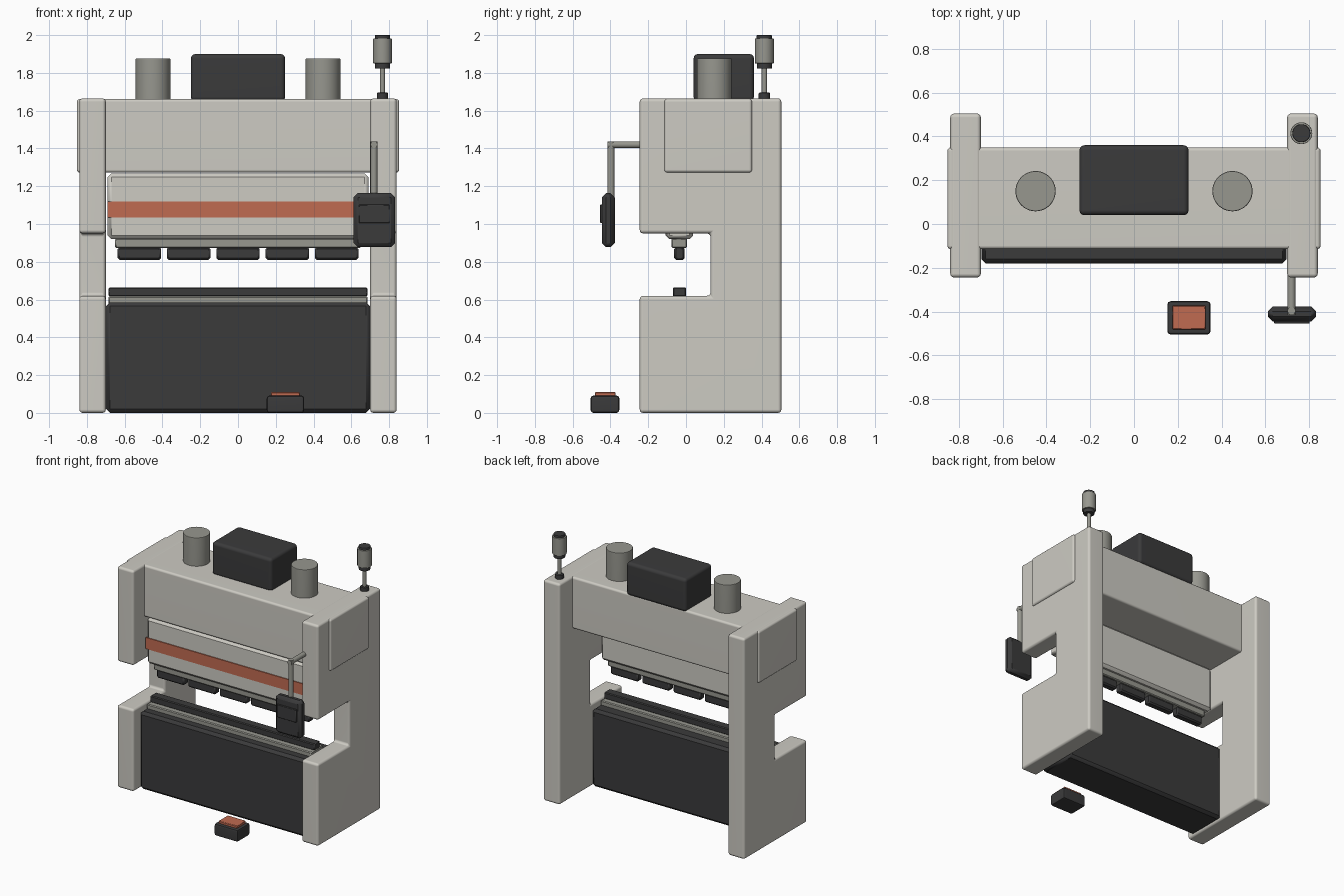
import bpy, bmesh, math
from mathutils import Matrix, Vector

if "Cube" in bpy.data.objects:
    bpy.data.objects.remove(bpy.data.objects["Cube"])


def material(name, rgb):
    m = bpy.data.materials.new(name)
    m.diffuse_color = (*rgb, 1)
    m.use_nodes = True
    m.node_tree.nodes["Principled BSDF"].inputs["Base Color"].default_value = m.diffuse_color
    return m


LIGHT = material("light_grey", (0.61, 0.595, 0.545))
DARK = material("charcoal", (0.043, 0.043, 0.044))
GREY = material("mid_grey", (0.31, 0.31, 0.275))
RED = material("brick_red", (0.53, 0.145, 0.083))


def finish(name, bm, mat, bevel=0.0, segments=1, sharp_only=False):
    """Bevel the edges, make the object, smooth shallow angles."""
    bmesh.ops.recalc_face_normals(bm, faces=bm.faces)
    if bevel:
        edges = [e for e in bm.edges
                 if not sharp_only or e.calc_face_angle(0) > math.radians(60)]
        bmesh.ops.bevel(bm, geom=edges, offset=bevel, segments=segments,
                        profile=0.5, affect='EDGES', clamp_overlap=True)
    me = bpy.data.meshes.new(name)
    bm.to_mesh(me)
    bm.free()
    me.materials.append(mat)
    ob = bpy.data.objects.new(name, me)
    bpy.context.collection.objects.link(ob)
    bpy.ops.object.select_all(action='DESELECT')
    ob.select_set(True)
    bpy.context.view_layer.objects.active = ob
    bpy.ops.object.shade_smooth_by_angle(angle=math.radians(40))
    wn = ob.modifiers.new("weighted_normals", 'WEIGHTED_NORMAL')
    wn.keep_sharp = True
    return ob


def box(name, x, y, z, mat, bevel=0.0, segments=1):
    """Box from its (min, max) range on each axis."""
    bm = bmesh.new()
    bmesh.ops.create_cube(bm, size=1)
    for v in bm.verts:
        for i, r in enumerate((x, y, z)):
            v.co[i] = r[0] if v.co[i] < 0 else r[1]
    return finish(name, bm, mat, bevel, segments)


def rod(name, a, b, r, mat, bevel=0.0, sides=32):
    """Cylinder between two points."""
    a, b = Vector(a), Vector(b)
    d = b - a
    rot = d.to_track_quat('Z', 'Y').to_matrix().to_4x4()
    bm = bmesh.new()
    bmesh.ops.create_cone(bm, cap_ends=True, segments=sides, radius1=r, radius2=r,
                          depth=d.length, matrix=Matrix.Translation((a + b) / 2) @ rot)
    return finish(name, bm, mat, bevel, 2, sharp_only=True)


def side_frame(name, x0, x1):
    """C-shaped side plate with an open throat at the front."""
    profile = [(-0.245, 0), (0.505, 0), (0.505, 1.665), (-0.245, 1.665),
               (-0.245, 0.95), (0.13, 0.95), (0.13, 0.62), (-0.245, 0.62)]
    bm = bmesh.new()
    face = bm.faces.new([bm.verts.new((x0, y, z)) for y, z in profile])
    ext = bmesh.ops.extrude_face_region(bm, geom=[face])
    for v in ext['geom']:
        if isinstance(v, bmesh.types.BMVert):
            v.co.x = x1
    return finish(name, bm, LIGHT, 0.018, 3)


# Main frame
side_frame("left_side_frame", -0.84, -0.70)
side_frame("right_side_frame", 0.70, 0.84)
box("top_beam", (-0.853, 0.853), (-0.115, 0.35), (1.272, 1.662), LIGHT, 0.016, 3)

# Moving ram with stripe, holder and punches
box("ram", (-0.69, 0.69), (-0.108, 0.038), (0.92, 1.268), LIGHT, 0.02)
box("ram_stripe", (-0.69, 0.69), (-0.115, -0.106), (1.035, 1.12), RED)
box("punch_holder", (-0.65, 0.65), (-0.077, 0.005), (0.873, 0.925), GREY, 0.006)
for i in range(5):
    c = (i - 2) * 0.261
    box(f"punch_{i + 1}", (c - 0.115, c + 0.115), (-0.063, -0.007), (0.81, 0.878), DARK, 0.01)

# Lower bed and die
box("bed", (-0.698, 0.698), (-0.18, 0.13), (0, 0.585), DARK, 0.02)
box("die_plate", (-0.685, 0.685), (-0.11, 0.04), (0.575, 0.618), GREY, 0.006)
box("die", (-0.685, 0.685), (-0.069, 0.0), (0.615, 0.665), DARK, 0.006)

# Drive unit and cylinders on top
box("drive_housing", (-0.25, 0.25), (0.04, 0.36), (1.65, 1.9), DARK, 0.024, 3)
for side, x in (("left", -0.45), ("right", 0.45)):
    rod(f"{side}_hydraulic_cylinder", (x, 0.15, 1.65), (x, 0.15, 1.877), 0.092, GREY, 0.006, 48)

# Signal lamp
LAMP = (("lamp_base", 1.66, 1.695, 0.03, DARK), ("lamp_pole", 1.69, 1.83, 0.014, GREY),
        ("lamp_collar", 1.822, 1.855, 0.04, DARK), ("lamp_body", 1.85, 1.982, 0.05, GREY),
        ("lamp_cap", 1.98, 2.0, 0.041, DARK))
for name, z0, z1, r, mat in LAMP:
    rod(name, (0.765, 0.415, z0), (0.765, 0.415, z1), r, mat, 0.004)

# Control pendant on its arm
rod("pendant_arm", (0.72, -0.22, 1.42), (0.72, -0.415, 1.42), 0.018, GREY)
rod("pendant_drop", (0.72, -0.397, 1.438), (0.72, -0.397, 1.14), 0.018, GREY)
box("pendant", (0.612, 0.832), (-0.445, -0.377), (0.877, 1.163), DARK, 0.022)
box("pendant_screen", (0.64, 0.803), (-0.455, -0.44), (1.005, 1.102), DARK, 0.003)

# Foot pedal
box("pedal_base", (0.152, 0.35), (-0.505, -0.353), (0, 0.092), DARK, 0.015, 2)
box("pedal_pad", (0.175, 0.327), (-0.482, -0.373), (0.085, 0.11), RED, 0.004)
